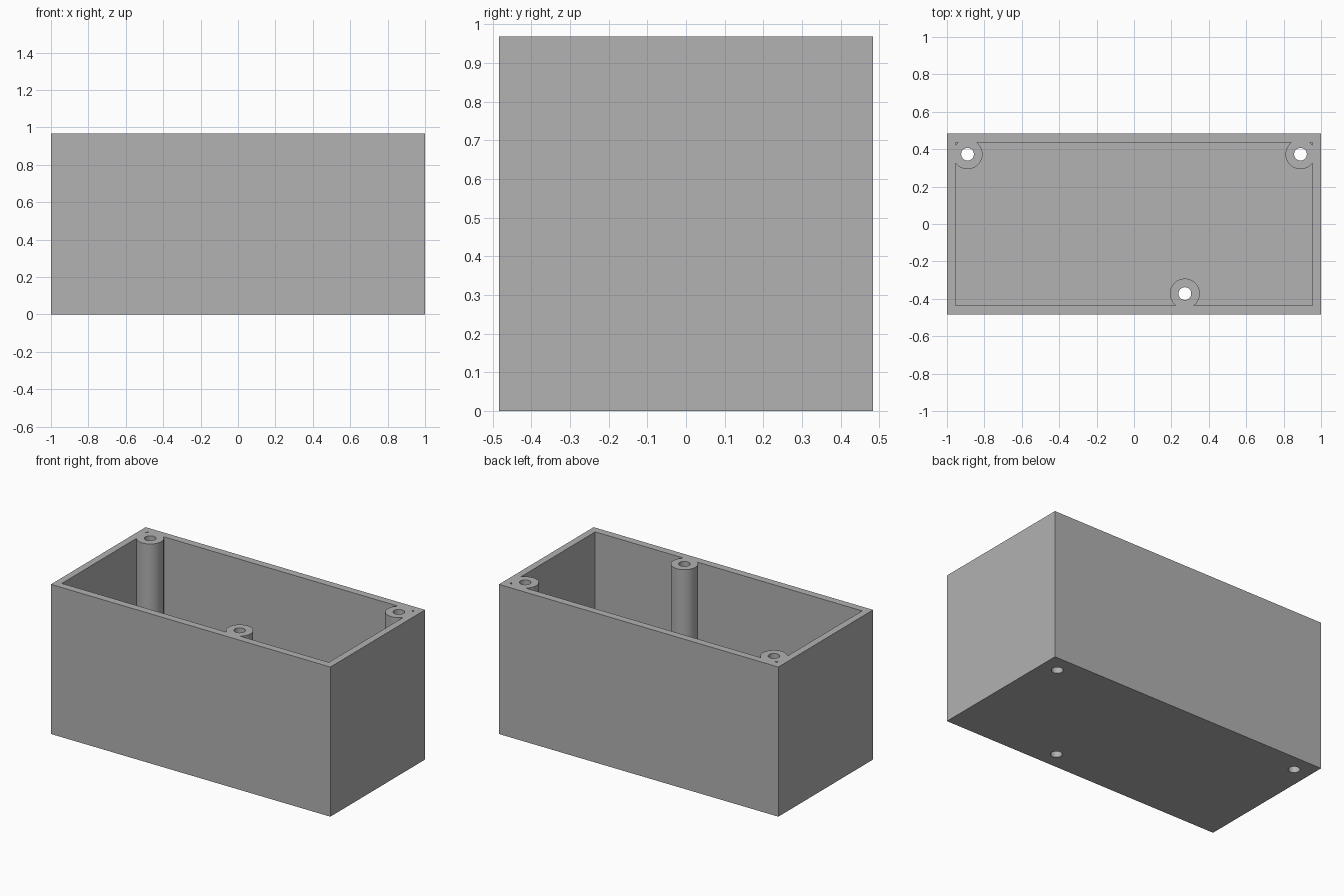
import bpy
import math

cube = bpy.data.objects.get("Cube")
if cube:
    bpy.data.objects.remove(cube, do_unlink=True)

LENGTH, DEPTH, HEIGHT = 2.0, 0.968, 0.968
WALL_X, WALL_Y, FLOOR = 0.045, 0.048, 0.048
POST_RADIUS, HOLE_RADIUS = 0.08, 0.034
POSTS = [(-0.89, 0.373), (0.89, 0.373), (0.272, -0.372)]

grey = bpy.data.materials.new("plain grey")
grey.use_nodes = True
colour = (0.445, 0.445, 0.445, 1)
grey.diffuse_color = colour
grey.node_tree.nodes["Principled BSDF"].inputs["Base Color"].default_value = colour


def block(name, size, bottom):
    bpy.ops.mesh.primitive_cube_add(size=1, location=(0, 0, bottom + size[2] / 2))
    ob = bpy.context.object
    ob.name = name
    ob.scale = size
    bpy.ops.object.transform_apply(location=True, rotation=False, scale=True)
    ob.data.materials.append(grey)
    return ob


def rod(name, radius, spot, bottom, top):
    bpy.ops.mesh.primitive_cylinder_add(
        vertices=48, radius=radius, depth=top - bottom,
        location=(*spot, (top + bottom) / 2))
    ob = bpy.context.object
    ob.name = name
    ob.data.materials.append(grey)
    return ob


def combine(target, tool, operation):
    mod = target.modifiers.new(tool.name, 'BOOLEAN')
    mod.operation = operation
    mod.solver = 'EXACT'
    mod.object = tool
    bpy.context.view_layer.objects.active = target
    bpy.ops.object.modifier_apply(modifier=mod.name)
    bpy.data.objects.remove(tool, do_unlink=True)


# Open-topped box
box = block("enclosure_box", (LENGTH, DEPTH, HEIGHT), 0)
cavity = block("cavity", (LENGTH - 2 * WALL_X, DEPTH - 2 * WALL_Y, HEIGHT), FLOOR)
combine(box, cavity, 'DIFFERENCE')

# Screw posts, flush with the rim and fused into the walls
for spot in POSTS:
    combine(box, rod("screw_post", POST_RADIUS, spot, FLOOR / 2, HEIGHT), 'UNION')

# Screw holes through the posts and floor
for spot in POSTS:
    combine(box, rod("screw_hole", HOLE_RADIUS, spot, -0.1, HEIGHT + 0.1), 'DIFFERENCE')

# Round posts, crisp box edges
bpy.ops.object.select_all(action='DESELECT')
box.select_set(True)
bpy.context.view_layer.objects.active = box
bpy.ops.object.shade_smooth_by_angle(angle=math.radians(30))
